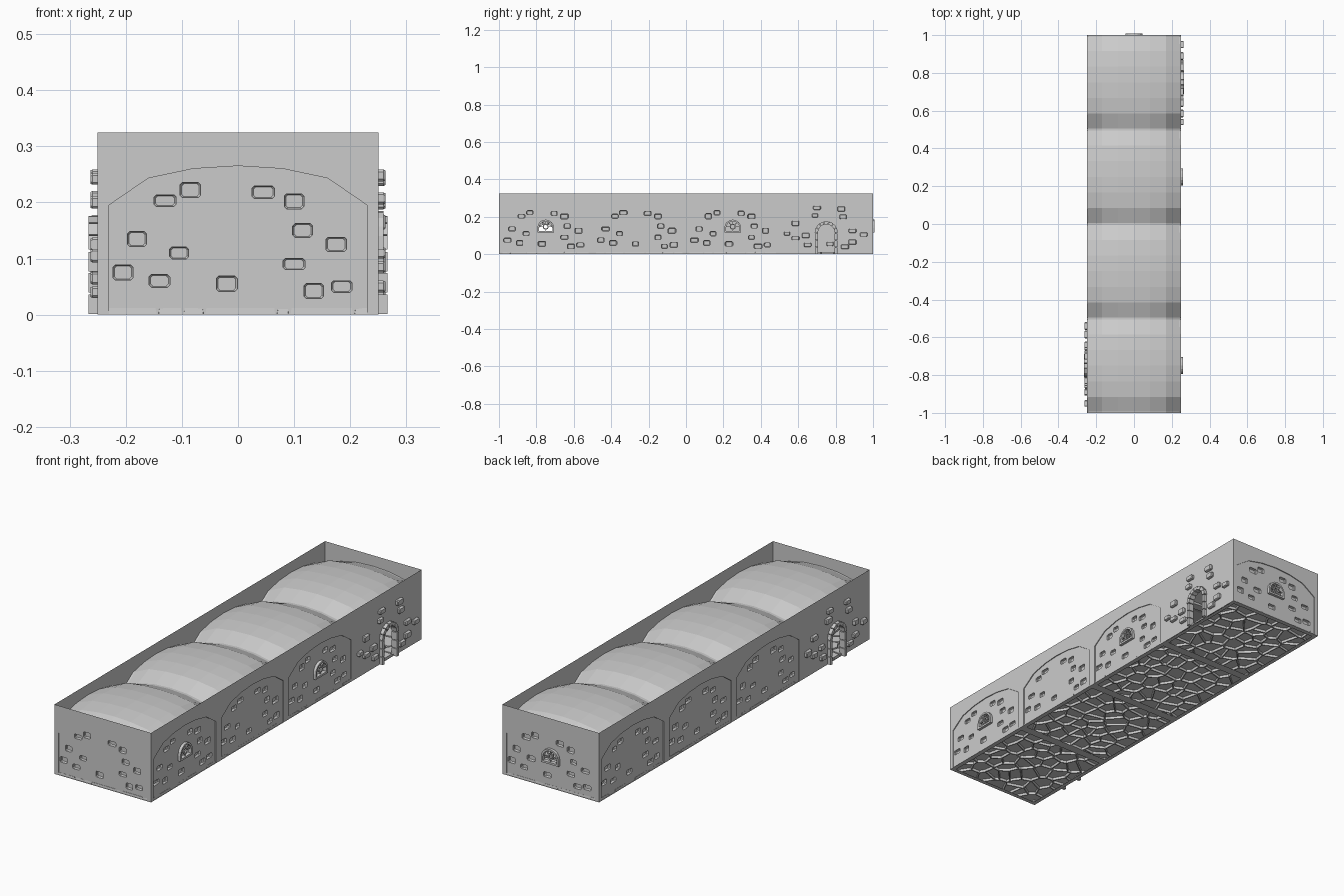
import bpy, bmesh, random
from math import pi, sin, cos
from mathutils import Matrix, Vector

if "Cube" in bpy.data.objects:
    bpy.data.objects.remove(bpy.data.objects["Cube"])

random.seed(4)
H = 0.325                                   # wall height
OUT_HALF = [(0.25, 0.2), (0.17, 0.253), (0.085, 0.27), (0, 0.275)]
IN_HALF = [(0.23, 0.195), (0.16, 0.243), (0.08, 0.26), (0, 0.265)]
BAYS = (-0.75, -0.25, 0.25, 0.75)


def both_sides(half):
    return half + [(-x, z) for x, z in half[-2::-1]]


OUTER, INNER = both_sides(OUT_HALF), both_sides(IN_HALF)
OUTER_LOOP = [(0.25, 0)] + OUTER + [(-0.25, 0)]
INNER_LOOP = [(0.23, 0)] + INNER + [(-0.23, 0)]


def frame(angle, pos):
    """Local x runs along the wall, y is up, z points out of the room."""
    return (Matrix.Translation(pos) @ Matrix.Rotation(angle, 4, 'Z')
            @ Matrix.Rotation(pi / 2, 4, 'X'))


def sheet(name, loops, M, depth=0.0, offset=0.0):
    """Filled outline with holes, optionally thickened."""
    cu = bpy.data.curves.new(name, 'CURVE')
    cu.dimensions, cu.fill_mode, cu.extrude = '2D', 'BOTH', depth / 2
    for loop in loops:
        sp = cu.splines.new('POLY')
        sp.points.add(len(loop) - 1)
        for p, (x, y) in zip(sp.points, loop):
            p.co = (x, y, 0, 1)
        sp.use_cyclic_u = True
    tmp = bpy.data.objects.new(name + "_outline", cu)
    bpy.context.collection.objects.link(tmp)
    bpy.context.view_layer.update()
    me = bpy.data.meshes.new_from_object(
        tmp.evaluated_get(bpy.context.evaluated_depsgraph_get()))
    bpy.data.objects.remove(tmp)
    for p in me.polygons:
        p.use_smooth = False
    ob = bpy.data.objects.new(name, me)
    ob.matrix_world = M @ Matrix.Translation((0, 0, offset))
    bpy.context.collection.objects.link(ob)


def mesh_object(name, bm, M=Matrix()):
    me = bpy.data.meshes.new(name)
    bm.to_mesh(me)
    bm.free()
    ob = bpy.data.objects.new(name, me)
    ob.matrix_world = M
    bpy.context.collection.objects.link(ob)


def stone_outline(c, scale=1.0):
    """Chamfered rectangle."""
    x, y, w, h = c
    w, h, k = w * scale, h * scale, 0.004
    return [(x + a, y + b) for a, b in (
        (w, k - h), (w, h - k), (w - k, h), (k - w, h),
        (-w, h - k), (-w, k - h), (k - w, -h), (w - k, -h))]


def vary(spots):
    return [(x, z, random.uniform(0.016, 0.021), random.uniform(0.010, 0.014))
            for x, z in spots]


def stones(name, cells, M, depth, offset=0.0):
    """Hollow-backed wall stones with a bevelled face."""
    bm = bmesh.new()
    for c in cells:
        rings = [[bm.verts.new((x, y, offset + d)) for x, y in stone_outline(c, s)]
                 for s, d in ((1, 0), (1, depth * 0.7), (0.85, depth))]
        for a, b in zip(rings, rings[1:]):
            for i in range(8):
                j = (i + 1) % 8
                bm.faces.new((a[i], a[j], b[j], b[i]))
        bm.faces.new(rings[-1])
    bmesh.ops.recalc_face_normals(bm, faces=bm.faces)
    mesh_object(name, bm, M)


def arched(hw, z0, spring, n=8):
    """Round-headed opening outline."""
    return ([(hw, z0)] + [(hw * cos(pi * i / n), spring + hw * sin(pi * i / n))
                          for i in range(n + 1)] + [(-hw, z0)])


def circle(r, z, n=10):
    return [(r * cos(2 * pi * i / n), z + r * sin(2 * pi * i / n)) for i in range(n)]


PANEL_STONES = [(-.085, .222), (-.13, .203), (.045, .218), (.10, .202), (-.205, .075),
                (-.18, .135), (-.105, .11), (-.14, .06), (-.02, .055), (.10, .09),
                (.115, .15), (.175, .125), (.185, .05), (.135, .042)]
DOOR_STONES = [(-.05, .248), (.08, .242), (-.06, .207), (.09, .2), (-.165, .165),
               (-.21, .11), (-.165, .085), (-.1, .05), (-.11, .1), (.1, .04),
               (.14, .125), (.2, .105), (.14, .065)]


def window(M):
    # surround, centre ring and radiating bars
    sheet("window_surround", [arched(.045, .115, .14), arched(.036, .124, .14)], M, .018)
    sheet("window_ring", [circle(.016, .147), circle(.010, .147)], M, .008)
    bars = []
    for a in (0, pi / 4, pi / 2, 3 * pi / 4, pi, 1.5 * pi):
        d, r1 = Vector((cos(a), sin(a))), (.025 if a > 4 else .036)
        n, o = Vector((-d.y, d.x)) * .002, Vector((0, .147))
        bars.append([tuple(o + d * r + n * s) for r, s in
                     ((.015, -1), (min(r1, .036), -1), (min(r1, .036), 1), (.015, 1))])
    sheet("window_bars", bars, M, .006)


def plain_wall(M, has_window):
    # spandrel, rib frame and stone-studded panel
    sheet("wall_spandrel", [OUTER + [(-.25, H), (.25, H)]], M)
    sheet("wall_rib", [OUTER_LOOP, INNER_LOOP], M, .02, -.01)
    cells = vary(PANEL_STONES)
    holes = [stone_outline(c) for c in cells]
    if has_window:
        holes.append(arched(.04, .12, .14))
        window(M)
    sheet("wall_panel", [INNER_LOOP] + holes, M, 0, -.004)
    stones("wall_stones", cells, M, -.012, -.004)


def door_wall(M):
    # flat wall with a doorway, outward stones and a block surround
    cells = vary(DOOR_STONES)
    door = arched(.047, 0, .115)
    sheet("door_wall", [[(.25, 0), (.25, H), (-.25, H), (-.25, 0)] + door[::-1]]
          + [stone_outline(c) for c in cells], M)
    stones("door_wall_stones", cells, M, .013)
    sheet("door_wall_rib", [OUTER_LOOP, INNER_LOOP], M, .018, -.011)
    blocks, n, g = [], 7, .04
    for s in (-1, 1):
        for i in range(3):
            z0, z1 = i * .038 + .001, i * .038 + .036
            blocks.append([(s * .045, z0), (s * .06, z0), (s * .06, z1), (s * .045, z1)])
    for i in range(n):
        a, b = pi * i / n + g / 2, pi * (i + 1) / n - g / 2
        blocks.append([(r * cos(t), .115 + r * sin(t)) for r, t in
                       ((.045, a), (.062, a), (.062, b), (.045, b))])
    sheet("door_surround", blocks, M, .028, .002)


# side walls
for y in BAYS:
    right, left = frame(pi / 2, (.25, y, 0)), frame(-pi / 2, (-.25, y, 0))
    if y == .75:
        door_wall(right)
    else:
        plain_wall(right, y in (-.75, .25))
    if y == -.75:
        door_wall(left)
    else:
        plain_wall(left, False)

# end walls
plain_wall(frame(0, (0, -1, 0)), False)
plain_wall(frame(pi, (0, 1, 0)), True)

# open arches between bays
for y in (-.5, 0, .5):
    sheet("bay_arch", [OUTER_LOOP, INNER_LOOP], frame(0, (0, y, 0)), .04)

# domed vaults
ARCH = [((x, (z - .2) / .075)) for x, z in OUTER]
for y0 in BAYS:
    bm = bmesh.new()
    grid = [[bm.verts.new((x, y0 + y * .975, .2 + .075 * (a + b) - .035 * a * b))
             for x, a in reversed(ARCH)] for y, b in reversed(ARCH)]
    for j in range(6):
        for i in range(6):
            bm.faces.new((grid[j][i], grid[j][i + 1], grid[j + 1][i + 1], grid[j + 1][i]))
    mesh_object("vault", bm)

# flagstone floor from jittered cells
seeds = [Vector((-.25 + (i + .5 + random.uniform(-.4, .4)) * .5 / 7,
                 -1 + (j + .5 + random.uniform(-.4, .4)) * 2 / 28))
         for i in range(7) for j in range(28)]
bm = bmesh.new()
for s in seeds:
    poly = [Vector(p) for p in ((-.25, -1), (.25, -1), (.25, 1), (-.25, 1))]
    for o in seeds:
        if o is s or (o - s).length > .3:
            continue
        mid, n, new = (s + o) / 2, o - s, []
        for p, q in zip(poly, poly[1:] + poly[:1]):
            dp, dq = (p - mid).dot(n), (q - mid).dot(n)
            if dp <= 0:
                new.append(p)
            if dp * dq < 0:
                new.append(p.lerp(q, dp / (dp - dq)))
        poly = new
    bm.faces.new([bm.verts.new((p.x, p.y, .001)) for p in poly])
bm.normal_update()
cells = list(bm.faces)
bmesh.ops.inset_individual(bm, faces=cells, thickness=.003)
bmesh.ops.inset_individual(bm, faces=cells, thickness=.002, depth=.011)
mesh_object("flagstone_floor", bm)
